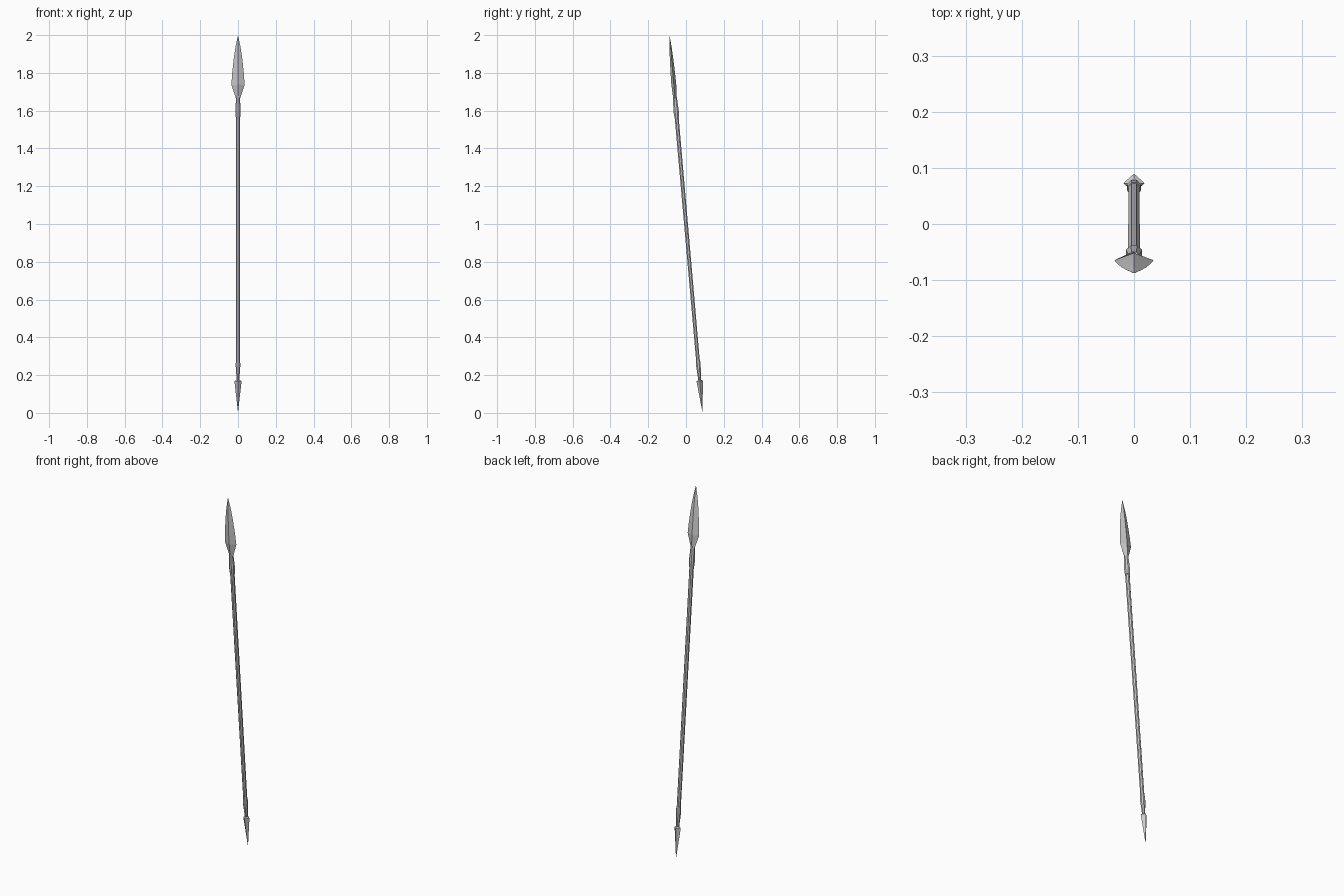
import bpy, bmesh, math
from mathutils import Matrix, Vector

if "Cube" in bpy.data.objects:
    bpy.data.objects.remove(bpy.data.objects["Cube"])

TILT = math.radians(5)
# lean the spear towards the front, pivoting on its middle
LEAN = (Matrix.Translation((0, 0, 1)) @ Matrix.Rotation(TILT, 4, 'X')
        @ Matrix.Translation((0, 0, -1)))


def loft(name, rings, sides, phase=0.0):
    """Stack rings of (height, half width x, half depth y); zero width is a point."""
    bm = bmesh.new()
    loops = []
    for z, rx, ry in rings:
        if rx == 0:
            loops.append([bm.verts.new((0, 0, z))])
        else:
            loops.append([bm.verts.new((rx * math.cos(a), ry * math.sin(a), z))
                          for a in (2 * math.pi * (i + phase) / sides for i in range(sides))])
    for lo, hi in zip(loops, loops[1:]):
        for i in range(sides):
            j = (i + 1) % sides
            corners = [lo[i % len(lo)], lo[j % len(lo)], hi[j % len(hi)], hi[i % len(hi)]]
            bm.faces.new(list(dict.fromkeys(corners)))
    for loop in (loops[0], loops[-1]):
        if len(loop) > 1:
            bm.faces.new(loop)
    bmesh.ops.recalc_face_normals(bm, faces=bm.faces)
    bm.transform(LEAN)
    mesh = bpy.data.meshes.new(name)
    bm.to_mesh(mesh)
    bm.free()
    ob = bpy.data.objects.new(name, mesh)
    bpy.context.collection.objects.link(ob)
    return ob


def round_rings(profile):
    return [(z, r, r) for z, r in profile]


# wooden shaft
loft("shaft", round_rings([(0.22, 0.0105), (1.62, 0.0115)]), 8, 0.5)

# tapered sockets gripping both ends of the shaft
loft("head_socket", round_rings([(1.565, 0.0125), (1.60, 0.0155), (1.68, 0.0105)]), 8, 0.5)
loft("butt_socket", round_rings([(0.16, 0.007), (0.25, 0.0135), (0.28, 0.012)]), 8, 0.5)

# leaf-shaped blade with a central ridge
loft("blade", [(1.66, 0.009, 0.009), (1.74, 0.035, 0.013), (1.80, 0.031, 0.012),
               (1.88, 0.0225, 0.009), (1.94, 0.0135, 0.006), (2.004, 0, 0)], 4)

# four-sided butt spike
loft("butt_spike", [(-0.002, 0, 0), (0.165, 0.019, 0.017), (0.172, 0.007, 0.007)], 4)
